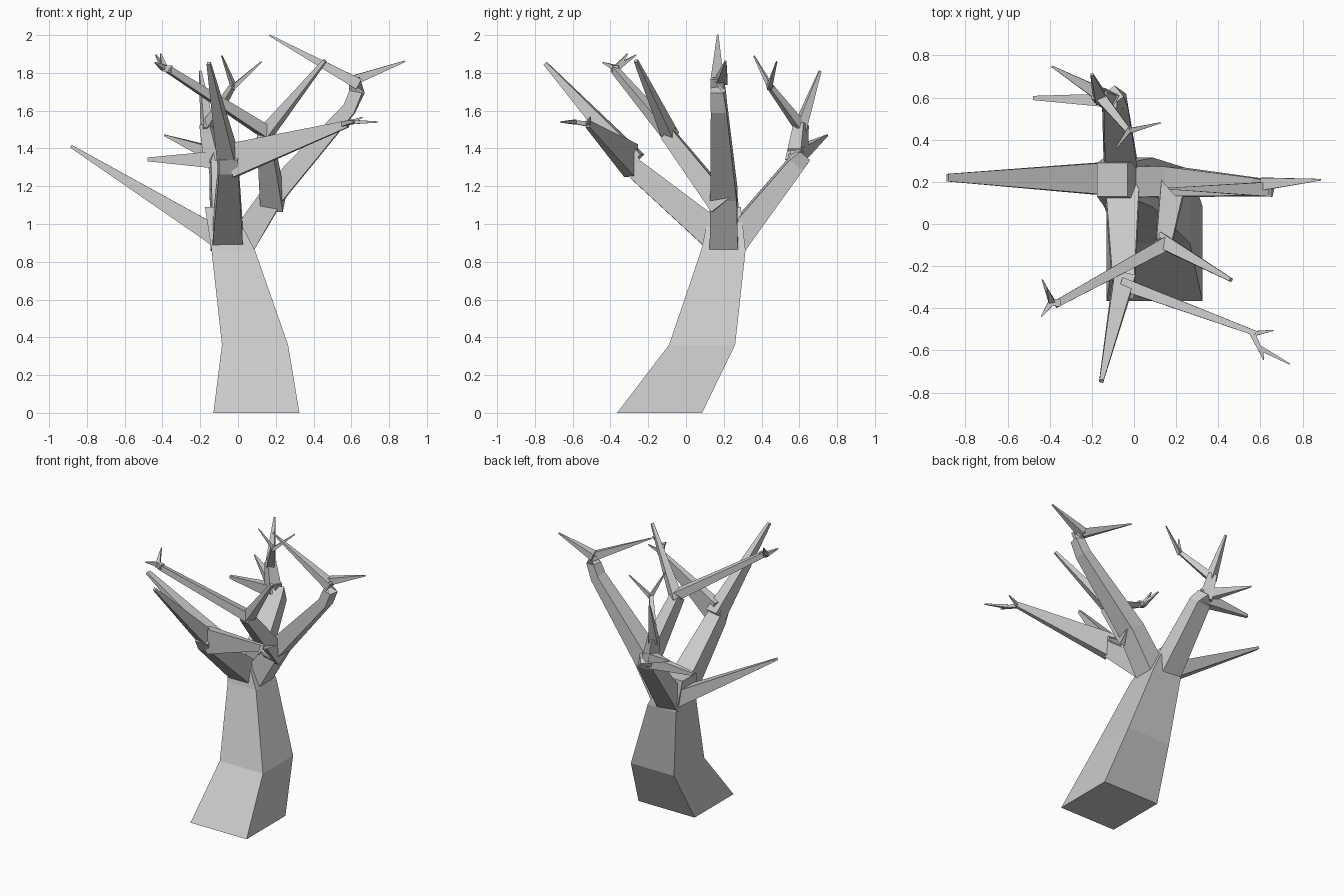
import bpy, bmesh
from mathutils import Vector


def loft(name, rings):
    """Skin a stack of four-sided rings and cap both ends."""
    bm = bmesh.new()
    vs = [[bm.verts.new(p) for p in ring] for ring in rings]
    for a, b in zip(vs, vs[1:]):
        for i in range(4):
            j = (i + 1) % 4
            bm.faces.new((a[i], a[j], b[j], b[i]))
    bm.faces.new(vs[0])
    bm.faces.new(vs[-1])
    bmesh.ops.recalc_face_normals(bm, faces=bm.faces)
    me = bpy.data.meshes.new(name)
    bm.to_mesh(me)
    bm.free()
    ob = bpy.data.objects.new(name, me)
    bpy.context.collection.objects.link(ob)
    return ob


def limb(name, *pts):
    """Tapered square limb; each point is (x, y, z, half width[, half height])."""
    c = [Vector(p[:3]) for p in pts]
    rings = []
    for i, p in enumerate(pts):
        a, b = c[max(i - 1, 0)], c[min(i + 1, len(c) - 1)]
        d = (b - a).normalized()
        side = d.cross(Vector((0, 0, 1))).normalized()
        up = side.cross(d)
        w, h = p[3], p[-1]
        rings.append([c[i] + side * w * s + up * h * t
                      for s, t in ((-1, -1), (1, -1), (1, 1), (-1, 1))])
    return loft(name, rings)


# Trunk: horizontal rectangles x0, x1, y0, y1, z
trunk = [(-.13, .325, -.365, .085, 0), (-.085, .265, -.09, .26, .36),
         (-.14, .09, .08, .315, .86), (-.175, -.03, .13, .29, 1.09)]
loft("trunk", [[(x0, y0, z), (x1, y0, z), (x1, y1, z), (x0, y1, z)]
               for x0, x1, y0, y1, z in trunk])

# Left branch
limb("left_branch", (-.10, .215, .93, .078, .06), (-.17, .215, .97, .075, .05),
     (-.885, .22, 1.412, .018, .008))

# Front branch, forking into a raised tip and a long right arm
limb("front_branch", (-.055, .14, .95, .08), (-.05, -.28, 1.30, .052),
     (-.05, -.31, 1.36, .05))
limb("front_tip", (-.05, -.27, 1.33, .05, .055), (-.155, -.745, 1.85, .01))
limb("front_right_arm", (-.04, -.29, 1.335, .03, .09), (.58, -.52, 1.53, .012, .018))
limb("front_twig_fork", (.56, -.515, 1.53, .014), (.60, -.60, 1.54, .009))
for i, (a, b) in enumerate([((.57, -.52, 1.53), (.66, -.505, 1.565)),
                            ((.60, -.59, 1.54), (.74, -.665, 1.54)),
                            ((.60, -.59, 1.54), (.615, -.645, 1.54))]):
    limb(f"front_twig_{i}", (*a, .012), (*b, .003))

# Right branch with two tips
limb("right_branch", (.02, .2, .90, .075), (.19, .2, 1.16, .07, .06),
     (.59, .175, 1.61, .042, .035), (.63, .17, 1.70, .035), (.615, .17, 1.77, .03))
limb("right_tip_inner", (.64, .165, 1.74, .035, .03), (.165, .168, 2.0, .004))
limb("right_tip_outer", (.61, .19, 1.76, .03, .026), (.885, .21, 1.862, .004))

# Inner branch rising off the right one and forking
limb("inner_branch", (.185, .19, 1.10, .06), (.14, -.10, 1.48, .037))
limb("inner_right_arm", (.13, -.08, 1.46, .035), (.46, -.265, 1.865, .009))
limb("inner_left_arm", (.16, -.09, 1.48, .032), (-.37, -.38, 1.82, .017))
limb("inner_twig_fork", (-.35, -.375, 1.82, .018), (-.40, -.37, 1.825, .016))
for i, tip in enumerate([(-.44, -.44, 1.855), (-.435, -.265, 1.895), (-.41, -.31, 1.90)]):
    limb(f"inner_twig_{i}", (-.39, -.37, 1.825, .015), (*tip, .003))

# Back branch with side tips, a raised stem and twigs
limb("back_branch", (-.06, .25, .90, .08, .07), (-.09, .575, 1.31, .058, .045),
     (-.11, .60, 1.36, .05, .04))
limb("back_side_tip_low", (-.08, .585, 1.34, .035, .05), (-.48, .598, 1.342, .01))
limb("back_side_tip_high", (-.10, .58, 1.36, .04), (-.39, .748, 1.47, .004))
limb("back_stem", (-.12, .585, 1.33, .045), (-.165, .61, 1.53, .03))
limb("back_stem_tip", (-.16, .60, 1.50, .03), (-.20, .71, 1.81, .006))
limb("back_stem_arm", (-.165, .61, 1.51, .026), (-.025, .44, 1.735, .013))
limb("back_twig_right", (-.03, .44, 1.72, .013), (.125, .48, 1.86, .003))
limb("back_twig_left", (-.02, .45, 1.72, .013), (-.085, .36, 1.89, .003))
